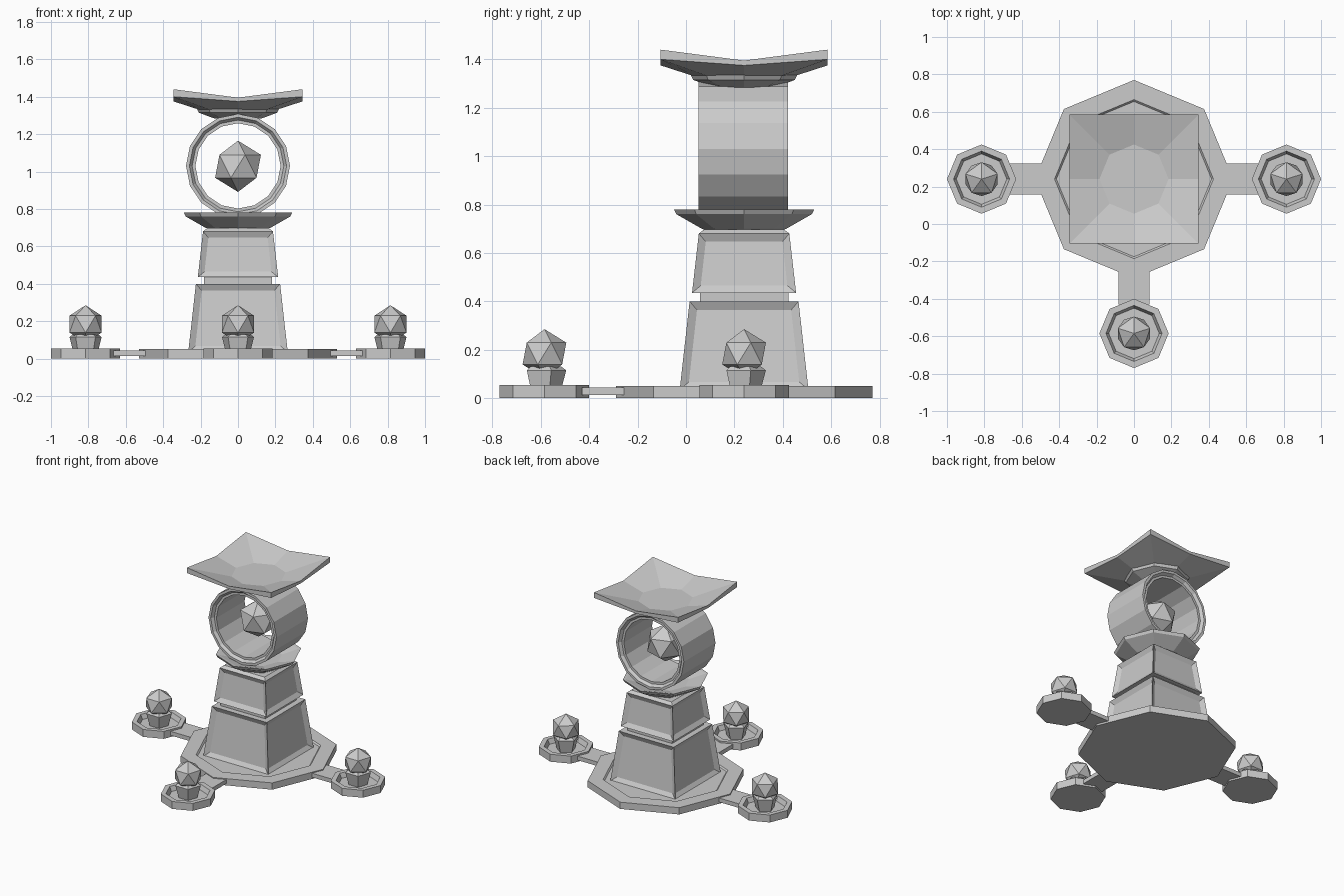
import bpy, bmesh
from math import sin, cos, pi, sqrt
from mathutils import Matrix, Vector

if "Cube" in bpy.data.objects:
    bpy.data.objects.remove(bpy.data.objects["Cube"])

CY = 0.24  # centre line of the tower


def loft(name, rings, caps=True, closed=False, inset=None):
    """Skin a list of point rings; optionally inset the side faces as panels."""
    bm = bmesh.new()
    vs = [[bm.verts.new(p) for p in ring] for ring in rings]
    n = len(rings[0])
    pairs = list(zip(vs, vs[1:])) + ([(vs[-1], vs[0])] if closed else [])
    sides = [bm.faces.new((a[i], a[(i + 1) % n], b[(i + 1) % n], b[i]))
             for a, b in pairs for i in range(n)]
    if caps and not closed:
        bm.faces.new(vs[0][::-1])
        bm.faces.new(vs[-1])
    bmesh.ops.recalc_face_normals(bm, faces=bm.faces)
    if inset:
        bmesh.ops.inset_individual(bm, faces=sides[:n], thickness=inset[0],
                                   depth=-inset[1], use_even_offset=True)
    me = bpy.data.meshes.new(name)
    bm.to_mesh(me)
    bm.free()
    ob = bpy.data.objects.new(name, me)
    bpy.context.collection.objects.link(ob)
    return ob


def lathe(name, profile, n=8, phase=0.0, at=(0, CY), **kw):
    """Polygonal turned shape from (radius, z) pairs."""
    rings = [[(at[0] + r * cos(phase + 2 * pi * i / n),
               at[1] + r * sin(phase + 2 * pi * i / n), z) for i in range(n)]
             for r, z in profile]
    return loft(name, rings, **kw)


def square(name, profile, **kw):
    return lathe(name, [(h * sqrt(2), z) for h, z in profile], 4, pi / 4, **kw)


def crystal(name, at, r, turn):
    bpy.ops.mesh.primitive_ico_sphere_add(subdivisions=1, radius=r, location=at,
                                          rotation=(0, 0, turn))
    bpy.context.object.name = name


# octagonal base plate with a shallow recess
lathe("base_plate", [(0.53, 0), (0.53, 0.05), (0.425, 0.05), (0.415, 0.04)])

# three satellite pads with arm, cup and crystal
for tag, x, y in (("left", -0.815, CY), ("right", 0.815, CY), ("front", 0, -0.585)):
    lathe(tag + "_pad", [(0.185, 0), (0.185, 0.055), (0.15, 0.055), (0.135, 0.022)],
          at=(x, y))
    lathe(tag + "_cup", [(0.065, 0.02), (0.09, 0.115), (0.07, 0.13)], 5, pi / 2, (x, y))
    crystal(tag + "_crystal", (x, y, 0.184), 0.101, pi / 2)
    d = Vector((x, y - CY, 0)).normalized()
    s = Vector((-d.y, d.x, 0)) * 0.083
    c = Vector((0, CY, 0))
    loft(tag + "_arm", [[c + d * t + s * k + Vector((0, 0, z)) for k, z in
                         ((-1, 0.013), (1, 0.013), (1, 0.043), (-1, 0.043))]
                        for t in (0.46, 0.67)])

# tapered square pillar in two panelled blocks with a neck
square("lower_pillar", [(0.266, 0.035), (0.225, 0.40)], inset=(0.034, 0.02))
square("pillar_neck", [(0.183, 0.39), (0.183, 0.445)])
square("upper_pillar", [(0.215, 0.435), (0.187, 0.68), (0.165, 0.697)],
       inset=(0.032, 0.018))

# octagonal dish under the ring
lathe("ring_dish", [(0.15, 0.69), (0.175, 0.70), (0.28, 0.76), (0.29, 0.78),
                    (0.27, 0.777), (0.16, 0.745)])

# sixteen-sided ring drum, lying along y
prof = [(0.278, -0.185), (0.278, 0.185), (0.26, 0.185), (0.245, 0.165),
        (0.228, 0.165), (0.228, -0.165), (0.245, -0.165), (0.26, -0.185)]
drum = lathe("ring_drum", prof, 16, at=(0, 0), closed=True)
drum.data.transform(Matrix.Translation((0, CY - 0.003, 1.03)) @ Matrix.Rotation(pi / 2, 4, 'X'))

# floating core crystal
crystal("core_crystal", (0, CY, 1.028), 0.137, 0)

# octagonal collar below the roof
lathe("roof_collar", [(0.002, 1.27), (0.13, 1.285), (0.21, 1.315), (0.22, 1.335),
                      (0.19, 1.34)])


# roof with upswept corners
def roof_ring(r_mid, z_mid, r_cor, z_cor):
    return [((r_cor if i % 2 else r_mid) * cos(i * pi / 4),
             CY + (r_cor if i % 2 else r_mid) * sin(i * pi / 4),
             z_cor if i % 2 else z_mid) for i in range(8)]


R = 0.345
loft("roof", [roof_ring(0.19, 1.325, 0.19, 1.325),
              roof_ring(R, 1.375, R * sqrt(2), 1.40),
              roof_ring(R, 1.395, R * sqrt(2), 1.44),
              roof_ring(0.185, 1.35, 0.185, 1.35)])
